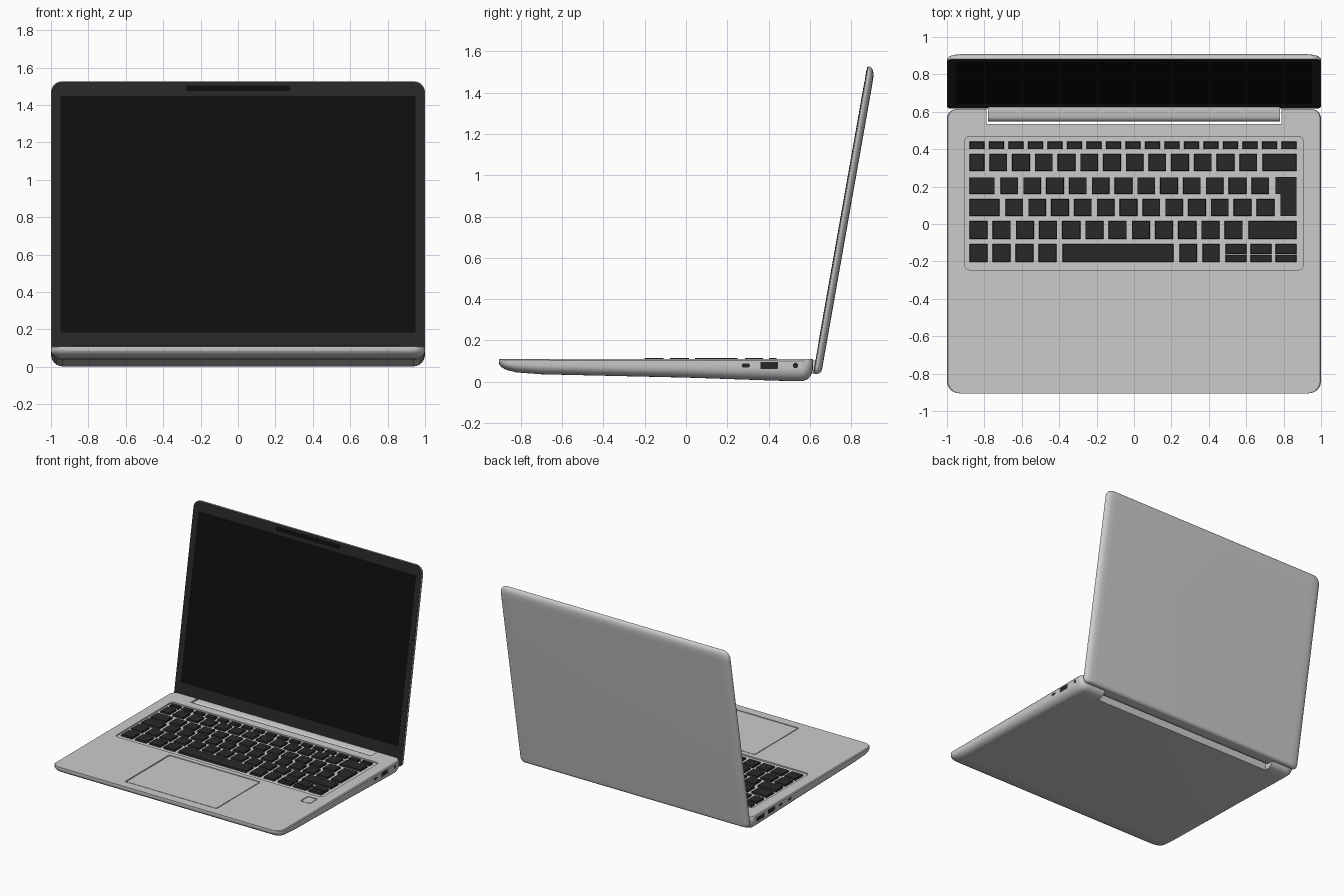
import bpy, bmesh
from math import sin, cos, pi, radians
from mathutils import Matrix

if "Cube" in bpy.data.objects:
    bpy.data.objects.remove(bpy.data.objects["Cube"])


def material(name, v):
    m = bpy.data.materials.new(name)
    m.diffuse_color = (v, v, v, 1)
    m.use_nodes = True
    m.node_tree.nodes["Principled BSDF"].inputs["Base Color"].default_value = m.diffuse_color
    return m


DARK = material("dark_plastic", 0.02)
GLASS = material("screen_black", 0.004)
KEY = material("key_black", 0.022)
TOP = 0.11                                  # height of the keyboard deck


def finish(name, bm, mat=None, smooth=True):
    bmesh.ops.recalc_face_normals(bm, faces=bm.faces)
    me = bpy.data.meshes.new(name)
    bm.to_mesh(me)
    bm.free()
    ob = bpy.data.objects.new(name, me)
    bpy.context.collection.objects.link(ob)
    if mat:
        me.materials.append(mat)
    if smooth:
        shade(ob)
    return ob


def shade(ob):
    bpy.ops.object.select_all(action='DESELECT')
    ob.select_set(True)
    bpy.context.view_layer.objects.active = ob
    bpy.ops.object.shade_smooth_by_angle(angle=radians(35))


def loft(bm, rings):
    """Skin closed rings of equal length and cap both ends."""
    vs = [[bm.verts.new(p) for p in r] for r in rings]
    n = len(vs[0])
    for a, b in zip(vs, vs[1:]):
        for i in range(n):
            j = (i + 1) % n
            bm.faces.new((a[i], a[j], b[j], b[i]))
    bm.faces.new(vs[0][::-1])
    bm.faces.new(vs[-1])


def outline(x0, x1, y0, y1, r, n=6):
    """Rounded rectangle; r is (bottom radius, top radius)."""
    pts = []
    for cx, cy, a, q in ((x1 - r[0], y0 + r[0], -90, r[0]), (x1 - r[1], y1 - r[1], 0, r[1]),
                         (x0 + r[1], y1 - r[1], 90, r[1]), (x0 + r[0], y0 + r[0], 180, r[0])):
        for i in range(n + 1):
            t = radians(a + 90 * i / n)
            pts.append((cx + q * cos(t), cy + q * sin(t)))
    return pts


def slab(bm, x0, x1, y0, y1, z0, z1, r):
    o = outline(x0, x1, y0, y1, (r, r))
    loft(bm, [[(x, y, z) for x, y in o] for z in (z0, z1)])


def box(bm, x0, x1, y0, y1, z0, z1, taper=0.0):
    m = Matrix.Translation(((x0 + x1) / 2, (y0 + y1) / 2, (z0 + z1) / 2)) @ \
        Matrix.Diagonal((x1 - x0, y1 - y0, z1 - z0, 1))
    for v in bmesh.ops.create_cube(bm, size=1, matrix=m)['verts']:
        if taper and v.co.z > (z0 + z1) / 2:
            v.co.x += taper if v.co.x < (x0 + x1) / 2 else -taper
            v.co.y += taper if v.co.y < (y0 + y1) / 2 else -taper


# Base shell: cross-sections lofted front to back
BELLY = [(-.905, .085), (-.895, .071), (-.87, .057), (-.82, .045), (-.7, .036), (0, .02),
         (.5, .003), (.555, 0), (.59, .012), (.605, .028), (.614, .06)]


def belly(y):
    for (a, za), (b, zb) in zip(BELLY, BELLY[1:]):
        if y <= b:
            return za + (zb - za) * (y - a) / (b - a)
    return BELLY[-1][1]


def section(y, w):
    zb = belly(y)
    h = TOP - zb
    side = [(w - .006, TOP), (w, TOP - .08 * h)]
    for i in range(7):
        t = pi / 2 * i / 6
        side.append((w - .06 * (1 - cos(t)), zb + .6 * h * (1 - sin(t))))
    return [(x, y, z) for x, z in side] + [(-x, y, z) for x, z in side[::-1]]


R, RB = .065, .05
stations = [(-.905 + R * (1 - cos(t)), 1 - R + R * sin(t)) for t in (pi / 16 * i for i in range(9))]
stations += [(y, 1) for y in (-.82, -.76, -.7, 0, .5)]
stations += [(.614 - RB + RB * sin(t), 1 - RB + RB * cos(t)) for t in (pi / 16 * i for i in range(8))]
stations.append((.614, 1 - RB))
bm = bmesh.new()
loft(bm, [section(y, w) for y, w in stations])
base = finish("base_shell", bm, smooth=False)

# Openings: keyboard well, touchpad, sensor, hinge notch, side ports
PORTS = [(1, .27, .31, .07, .088), (1, .36, .445, .062, .096), (1, .517, .543, .066, .092),
         (-1, .45, .55, .058, .09), (-1, .32, .405, .062, .096),
         (-1, .225, .27, .07, .088), (-1, .11, .155, .07, .088)]


def port(bm, s, y0, y1, z0, z1, inner, outer):
    r = .0125 if y1 - y0 < .03 else .003 if y1 - y0 > .06 else .008
    o = outline(y0, y1, z0, z1, (r, r))
    loft(bm, [[(s * x, y, z) for y, z in o] for x in (inner, outer)])


bm = bmesh.new()
slab(bm, -.905, .905, -.245, .467, .1, .2, .025)
slab(bm, -.403, .397, -.836, -.283, .102, .2, .01)
slab(bm, .812, .898, -.384, -.286, .102, .2, .012)
box(bm, -.788, .788, .535, .75, -.1, .3)
for p in PORTS:
    port(bm, *p, .95, 1.1)
cutter = finish("cutter", bm, smooth=False)
cutter.hide_render = True
mod = base.modifiers.new("openings", 'BOOLEAN')
mod.operation, mod.solver, mod.object = 'DIFFERENCE', 'EXACT', cutter
bpy.context.view_layer.objects.active = base
bpy.ops.object.modifier_apply(modifier=mod.name)
bpy.data.objects.remove(cutter)
shade(base)

# Port interiors
bm = bmesh.new()
for p in PORTS:
    port(bm, *p, .951, .996)
finish("port_inserts", bm, DARK)

# Touchpad and fingerprint sensor
bm = bmesh.new()
slab(bm, -.396, .39, -.829, -.29, .1, .1085, .008)
finish("touchpad", bm)
bm = bmesh.new()
slab(bm, .818, .892, -.378, -.292, .1, .1085, .01)
finish("fingerprint_sensor", bm)

# Keys: each row is (y0, y1, first x, pitch, width, count, extra wide keys)
L, E = -.88, .869
ROWS = [(.40, .44, L, .1043, .08, 17, []),
        (.283, .374, -.773, .1215, .095, 12, [(L, -.80), (.687, E)]),
        (.16, .25, -.714, .122, .095, 12, [(L, -.745)]),
        (.043, .134, -.687, .122, .095, 12, [(L, -.719)]),
        (-.08, .016, L, .124, .097, 12, [(.612, E)]),
        (-.203, -.107, L, .123, .097, 4, [(-.382, .211), (.243, .337), (.366, .457)])]
bm = bmesh.new()
for y0, y1, x, pitch, w, n, extra in ROWS:
    for a, b in [(x + i * pitch, x + i * pitch + w) for i in range(n)] + extra:
        box(bm, a, b, y0, y1, .099, .114, .002)
for a, b in ((.489, .602), (.623, .735), (.757, E)):       # half-height keys
    box(bm, a, b, -.203, -.165, .099, .114, .002)
    box(bm, a, b, -.161, -.107, .099, .114, .002)
enter = [(.757, .25), (.757, .16), (.783, .16), (.783, .043), (E, .043), (E, .25)]
loft(bm, [[(x, y, z) for x, y in enter] for z in (.099, .114)])
finish("keys", bm, KEY, smooth=False)

# Hinge bar filling the rear notch
bar = [(.547, .06), (.55, .085), (.558, .097), (.572, .103), (.625, .103), (.64, .09),
       (.64, .045), (.6, .036), (.565, .04), (.552, .048)]
bm = bmesh.new()
loft(bm, [[(x, y, z) for y, z in bar] for x in (-.78, .78)])
finish("hinge_bar", bm)


# Lid parts: built upright (x, depth, height), then leaned back 10 degrees
def lean(ob):
    ob.location = (0, .617, .04)
    ob.rotation_euler.x = radians(-10)
    return ob


def panel(name, x0, x1, v0, v1, r, steps, mat=None):
    """steps: (inset sides/top, inset bottom, depth)."""
    bm = bmesh.new()
    rings = []
    for d, db, w in steps:
        o = outline(x0 + d, x1 - d, v0 + db, v1 - d, r, 8)
        rings.append([(x, w, v) for x, v in o])
    loft(bm, rings)
    return lean(finish(name, bm, mat))


H = 1.511
panel("lid_shell", -1, 1, 0, H, (.035, .06),
      [(.004, .004, .001), (0, 0, .004), (0, 0, .012), (.004, .002, .02), (.013, .006, .028),
       (.028, .012, .034), (.05, .02, .037), (.08, .03, .038)])
panel("bezel", -.997, .997, .003, H - .003, (.033, .058), [(.001, .001, -.001), (0, 0, .003)], DARK)
panel("screen", -.95, .95, .147, 1.431, (.003, .003), [(0, 0, -.002), (0, 0, .002)], GLASS)
panel("camera_strip", -.28, .28, 1.456, 1.488, (.0155, .0155), [(0, 0, -.002), (0, 0, .002)], GLASS)
